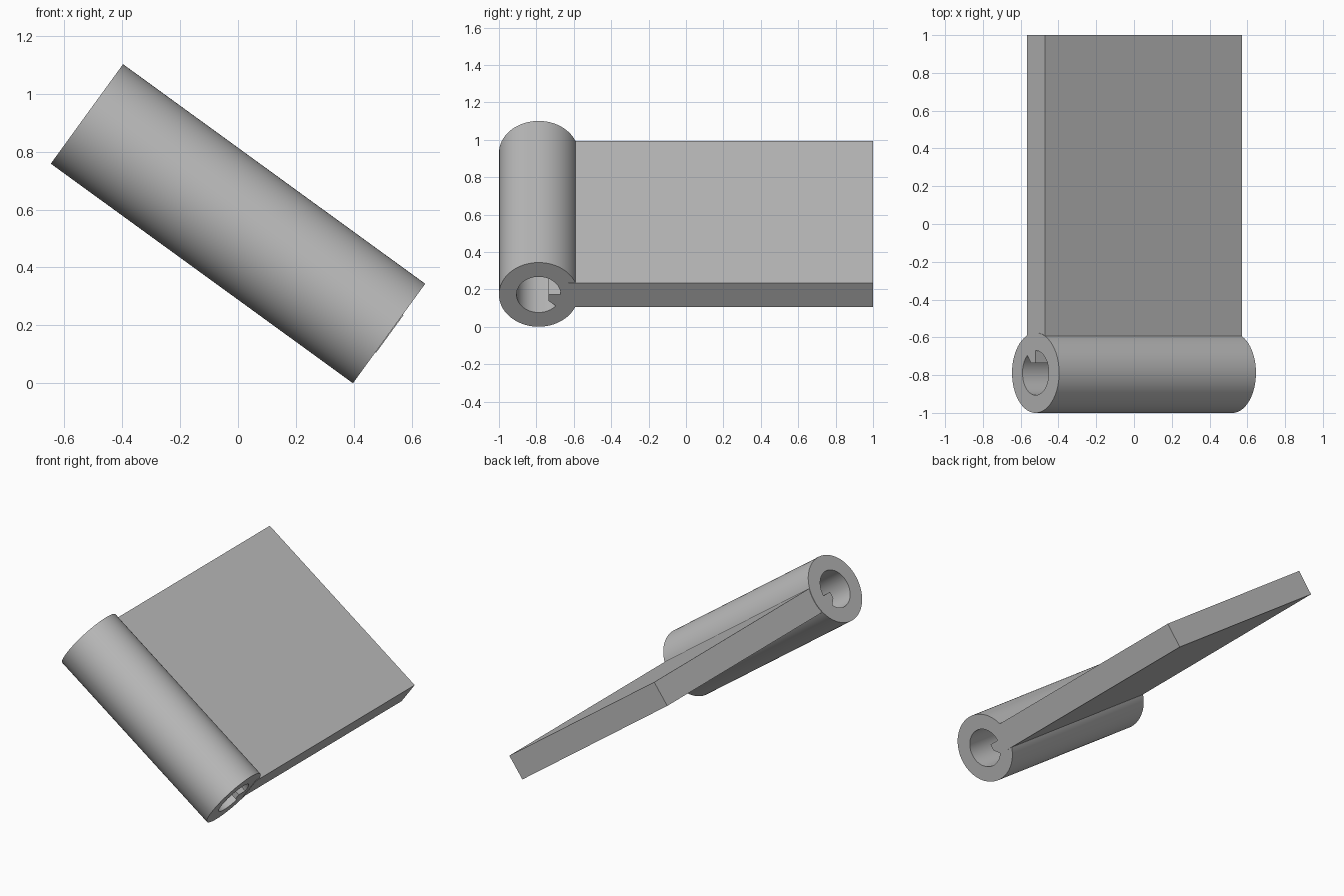
import bpy, bmesh
from math import cos, sin, radians

if "Cube" in bpy.data.objects:
    bpy.data.objects.remove(bpy.data.objects["Cube"])

TILT = radians(36)
ORIGIN = (0, -0.788, 0.551)     # centre of the tube axis
RADIUS, BORE, LENGTH = 0.212, 0.118, 1.288
THICK = 0.16

grey = bpy.data.materials.new("plain grey")
grey.use_nodes = True
colour = (0.5, 0.5, 0.5, 1)
grey.diffuse_color = colour
grey.node_tree.nodes["Principled BSDF"].inputs["Base Color"].default_value = colour


def arc(radius, start, end, steps):
    angles = [radians(start + (end - start) * i / steps) for i in range(steps + 1)]
    return [(radius * cos(a), radius * sin(a)) for a in angles]


def extrude_profile(name, loops, x0, x1):
    """Fill closed (y, z) loops, extrude along x, then tilt into place."""
    bm = bmesh.new()
    edges = []
    for loop in loops:
        verts = [bm.verts.new((x0, y, z)) for y, z in loop]
        edges += [bm.edges.new((v, verts[i - 1])) for i, v in enumerate(verts)]
    bmesh.ops.triangle_fill(bm, use_beauty=True, edges=edges)
    ext = bmesh.ops.extrude_face_region(bm, geom=bm.faces[:], use_keep_orig=True)
    moved = [g for g in ext["geom"] if isinstance(g, bmesh.types.BMVert)]
    bmesh.ops.translate(bm, verts=moved, vec=(x1 - x0, 0, 0))
    bmesh.ops.recalc_face_normals(bm, faces=bm.faces[:])
    mesh = bpy.data.meshes.new(name)
    bm.to_mesh(mesh)
    bm.free()
    mesh.materials.append(grey)
    obj = bpy.data.objects.new(name, mesh)
    obj.location = ORIGIN
    obj.rotation_euler.y = TILT
    bpy.context.collection.objects.link(obj)
    bpy.ops.object.select_all(action="DESELECT")
    obj.select_set(True)
    bpy.context.view_layer.objects.active = obj
    bpy.ops.object.shade_smooth_by_angle(angle=radians(30))
    return obj


# Tube whose bore has a small key running along one side
outer = arc(RADIUS, 0, 360, 96)[:-1]
bore = arc(BORE, 0, 321, 64) + [(0.053, -0.041), (0.053, 0)]
extrude_profile("hinge_tube", [outer, bore], -LENGTH / 2, LENGTH / 2)

# Flat leaf joined to the tube wall
near, far, half = 0.16, 1.788, THICK / 2
leaf = [(near, -half), (far, -half), (far, half), (near, half)]
extrude_profile("hinge_leaf", [leaf], 0.003 - LENGTH / 2, 0.003 + LENGTH / 2)
